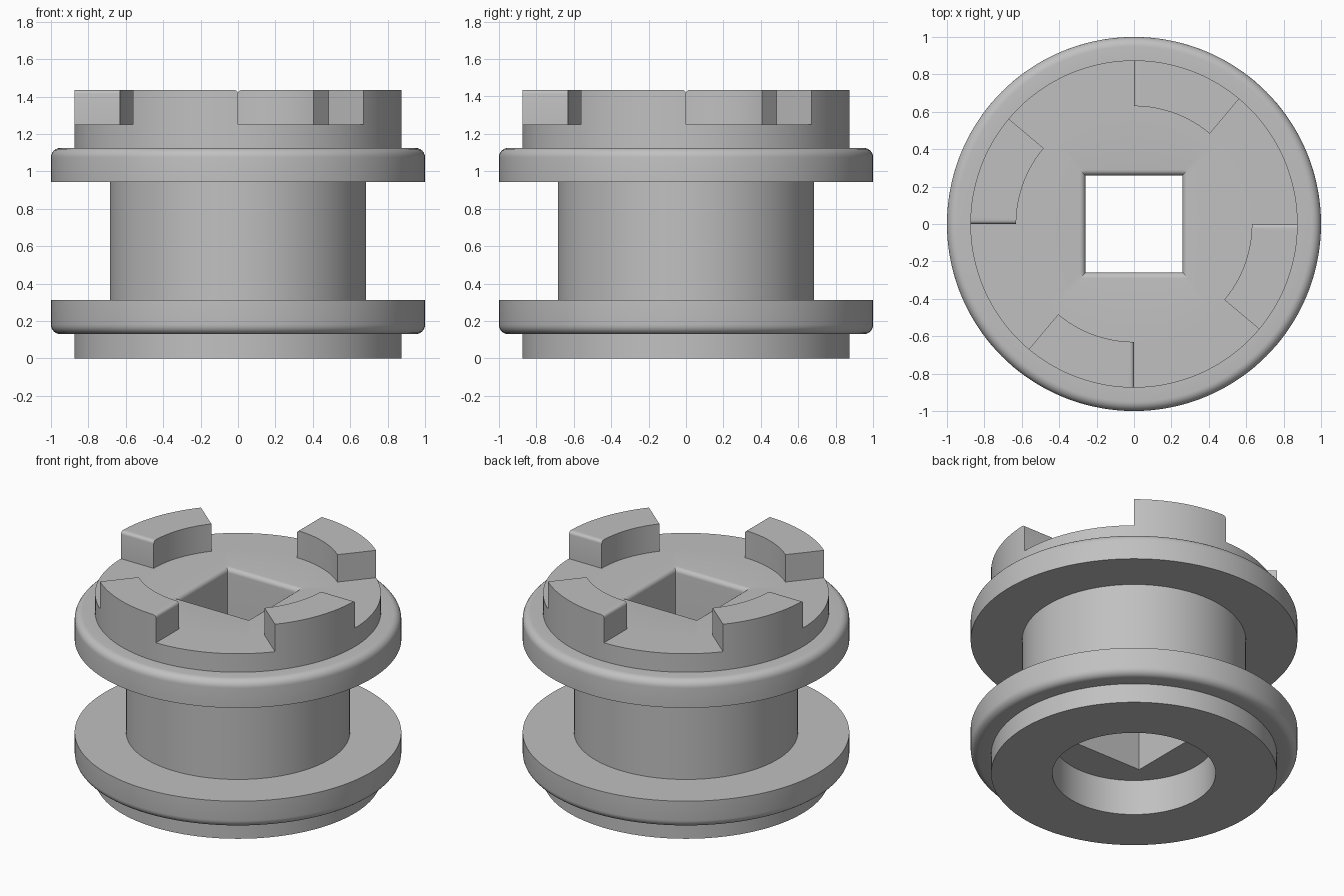
import bpy, bmesh, math

if "Cube" in bpy.data.objects:
    bpy.data.objects.remove(bpy.data.objects["Cube"])

SEGMENTS = 144
DECK, TOP, TOOTH_IN, RIM = 1.25, 1.435, 0.63, 0.875


def arc(cx, cz, radius, start, end, steps=6):
    """Points (radius, height) along a rounded corner."""
    pts = []
    for i in range(steps + 1):
        a = math.radians(start + (end - start) * i / steps)
        pts.append((cx + radius * math.cos(a), cz + radius * math.sin(a)))
    return pts


# Turned outside: bottom recess, lower flange, hub, upper flange, deck
round_part = [(0.50, 0.24), (0.50, 0), (RIM, 0), (RIM, 0.13)]
round_part += arc(0.95, 0.18, 0.05, -90, 0)
round_part += [(1, 0.312), (0.685, 0.312), (0.685, 0.942), (1, 0.942)]
round_part += arc(0.95, 1.075, 0.05, 0, 90)
round_part += [(RIM, 1.125), (RIM, DECK), (TOOTH_IN, DECK)]

# Square bore with a rounded upper lip
square_part = arc(0.29, DECK - 0.03, 0.03, 90, 180) + [(0.26, 0.24)]

profile = [(r, z, False) for r, z in round_part]
profile += [(r, z, True) for r, z in square_part]

# Sweep the closed profile around the axis
bm = bmesh.new()
rings = []
for r, z, square in profile:
    ring = []
    for i in range(SEGMENTS):
        a = 2 * math.pi * i / SEGMENTS
        c, s = math.cos(a), math.sin(a)
        k = r / max(abs(c), abs(s)) if square else r
        ring.append(bm.verts.new((k * c, k * s, z)))
    rings.append(ring)

tooth_faces = []
for j, ring in enumerate(rings):
    nxt = rings[(j + 1) % len(rings)]
    on_tooth_band = profile[j][:2] == (RIM, DECK)
    for i in range(SEGMENTS):
        n = (i + 1) % SEGMENTS
        face = bm.faces.new((ring[i], ring[n], nxt[n], nxt[i]))
        # Each quarter turn carries one tooth, 40 degrees wide
        if on_tooth_band and ((i + 0.5) * 360 / SEGMENTS) % 90 > 50:
            tooth_faces.append(face)
bmesh.ops.recalc_face_normals(bm, faces=bm.faces)

# Raise the four clutch teeth out of the deck
raised = bmesh.ops.extrude_face_region(bm, geom=tooth_faces)
verts = [g for g in raised["geom"] if isinstance(g, bmesh.types.BMVert)]
bmesh.ops.translate(bm, verts=verts, vec=(0, 0, TOP - DECK))

# Round the leading top edge of each tooth
lead = [e for e in bm.edges
        if all(v.co.z > TOP - 0.001 and min(abs(v.co.x), abs(v.co.y)) < 0.001
               for v in e.verts)]
bmesh.ops.bevel(bm, geom=lead, offset=0.02, segments=4, profile=0.5,
                affect='EDGES')
bmesh.ops.recalc_face_normals(bm, faces=bm.faces)

mesh = bpy.data.meshes.new("flanged_clutch_hub")
bm.to_mesh(mesh)
bm.free()
hub = bpy.data.objects.new("flanged_clutch_hub", mesh)
bpy.context.collection.objects.link(hub)

grey = bpy.data.materials.new("light grey")
grey.diffuse_color = (0.53, 0.53, 0.53, 1)
grey.use_nodes = True
grey.node_tree.nodes["Principled BSDF"].inputs["Base Color"].default_value = grey.diffuse_color
mesh.materials.append(grey)

bpy.context.view_layer.objects.active = hub
hub.select_set(True)
bpy.ops.object.shade_smooth_by_angle(angle=math.radians(30))
